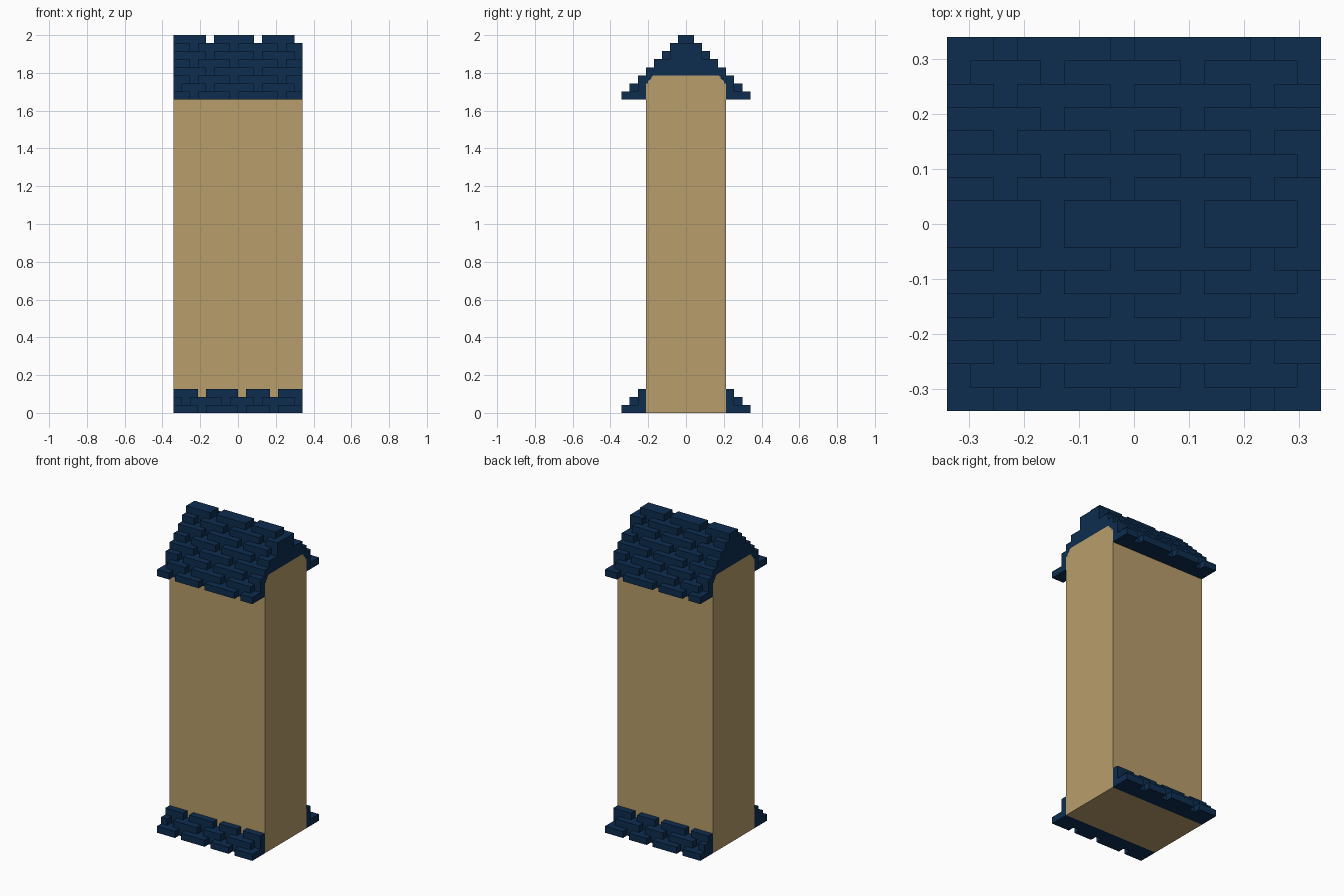
import bpy, bmesh

U = 2 / 47  # size of one block


def material(name, rgb):
    m = bpy.data.materials.new(name)
    m.use_nodes = True
    m.diffuse_color = (*rgb, 1)
    m.node_tree.nodes["Principled BSDF"].inputs["Base Color"].default_value = (*rgb, 1)
    return m


def finish(bm, name, mat):
    bmesh.ops.recalc_face_normals(bm, faces=bm.faces)
    bmesh.ops.scale(bm, vec=(U, U, U), verts=bm.verts)
    me = bpy.data.meshes.new(name)
    bm.to_mesh(me)
    bm.free()
    me.materials.append(mat)
    ob = bpy.data.objects.new(name, me)
    bpy.context.collection.objects.link(ob)
    return ob


def extrude_profile(name, half, mat, mirror=True):
    """Extrude a (y, z) outline along x; optionally complete it by mirroring in y."""
    pts = half + [(-y, z) for y, z in reversed(half)] if mirror else half
    bm = bmesh.new()
    face = bm.faces.new([bm.verts.new((-8, y, z)) for y, z in pts])
    ext = bmesh.ops.extrude_face_region(bm, geom=[face])
    new = [v for v in ext["geom"] if isinstance(v, bmesh.types.BMVert)]
    bmesh.ops.translate(bm, vec=(16, 0, 0), verts=new)
    return finish(bm, name, mat)


def add_box(bm, x0, x1, y0, y1, z0, z1):
    verts = bmesh.ops.create_cube(bm, size=1)["verts"]
    for v in verts:
        v.co.x = x1 if v.co.x > 0 else x0
        v.co.y = y1 if v.co.y > 0 else y0
        v.co.z = z1 if v.co.z > 0 else z0


def brick_row(name, gaps, outer, z, mat):
    """Row of bricks with one-block gaps, on both the front and back."""
    bm = bmesh.new()
    start = -8
    for g in sorted(gaps) + [8]:
        if g > start:
            if outer == 1:
                add_box(bm, start, g, -1, 1, z, z + 1)
            else:
                add_box(bm, start, g, outer - 1, outer, z, z + 1)
                add_box(bm, start, g, -outer, 1 - outer, z, z + 1)
        start = g + 1
    return finish(bm, name, mat)


cube = bpy.data.objects.get("Cube")
if cube:
    bpy.data.objects.remove(cube, do_unlink=True)

tan = material("tan", (0.479, 0.337, 0.147))
navy = material("navy", (0.0040, 0.0262, 0.0782))

# Wall block with its stepped top corners
extrude_profile("wall", [(5, 0), (5, 41), (4.7, 41), (4.7, 41.3), (4.3, 41.6),
                         (4.3, 41.8), (4, 42)], tan)

# Solid stepped roof under the bricks, fitted over the wall
steps = []
for i in range(7):
    steps += [(7 - i, 39 + i), (7 - i, 40 + i)]
under = [(5, 39), (5, 41), (4.7, 41), (4.7, 41.3), (4.3, 41.6), (4.3, 41.8), (4, 42)]
extrude_profile("roof_core", under[::-1] + steps, navy)

# Roof bricks, alternating bond from eaves to ridge
for outer in range(8, 0, -1):
    gaps = [-6, -1, 5] if outer % 2 == 0 else [-4, 2]
    if outer in (1, 3, 7):
        gaps.append(7)
    if outer == 7:
        gaps.append(-8)
    brick_row(f"roof_bricks_{9 - outer}", gaps, outer, 47 - outer, navy)

# Stepped footing on the front and back
for side, label in ((-1, "front"), (1, "back")):
    outline = [(5, 0), (7, 0), (7, 1), (6, 1), (6, 2), (5, 2)]
    extrude_profile(f"{label}_footing", [(side * y, z) for y, z in outline], navy, False)
for z in range(3):
    gaps = [-7, -2, 2, 7] if z == 1 else [-5, 0, 4]
    brick_row(f"footing_bricks_{z + 1}", gaps, 8 - z, z, navy)
